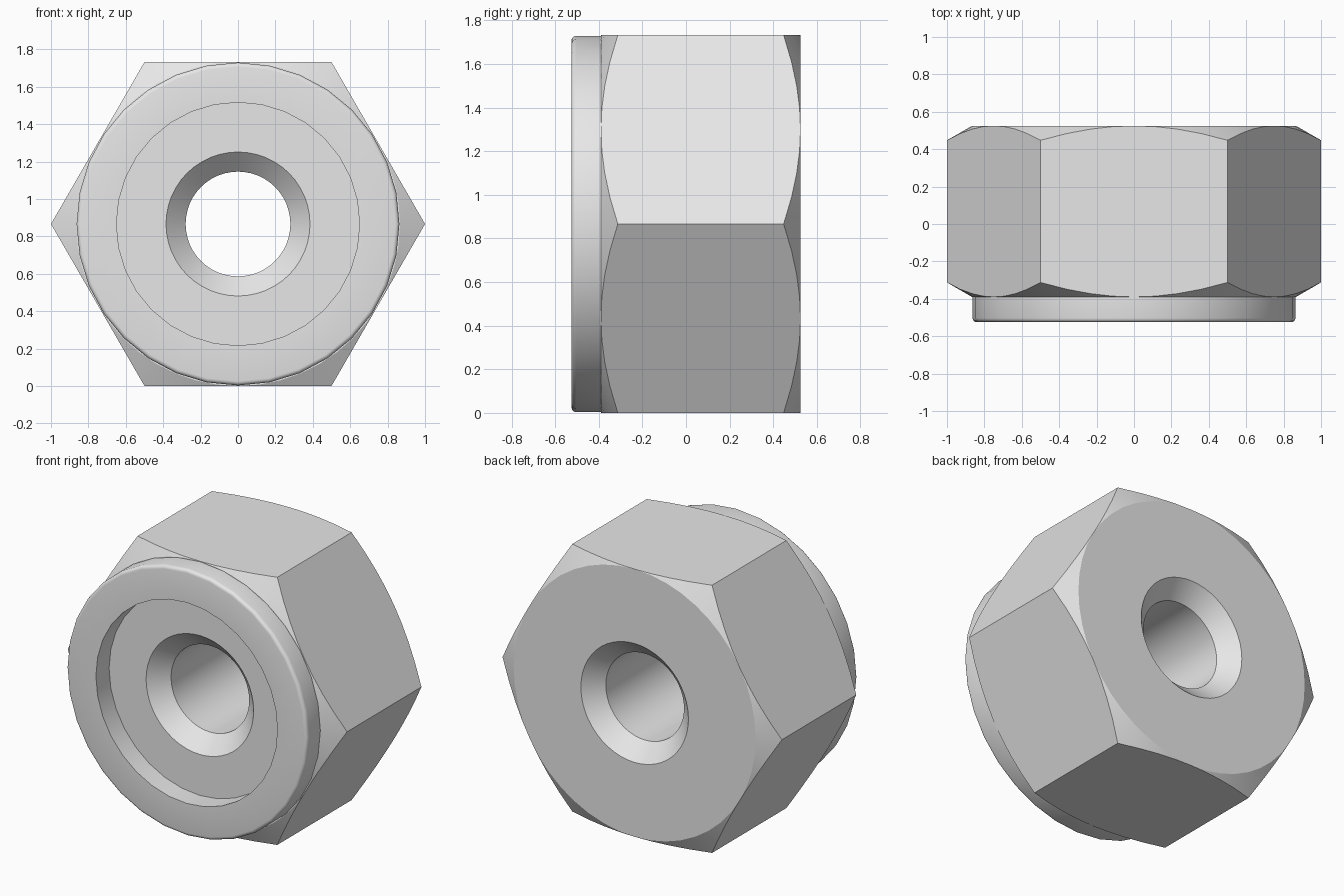
import bpy, bmesh, math

if "Cube" in bpy.data.objects:
    bpy.data.objects.remove(bpy.data.objects["Cube"])

FLAT = math.sqrt(3) / 2          # centre to flat; corners sit at radius 1
CENTRE_Z = FLAT

steel = bpy.data.materials.new("plain_steel_grey")
steel.diffuse_color = (0.8, 0.8, 0.8, 1)
steel.use_nodes = True
steel.node_tree.nodes["Principled BSDF"].inputs["Base Color"].default_value = steel.diffuse_color


def hex_radius(a):
    """Distance from the axis to the hexagon outline at angle a."""
    local = (a % (math.pi / 3)) - math.pi / 6
    return FLAT / math.cos(local)


def lathe(name, profile, segments):
    """Spin a closed profile about the y axis; profile(a) lists (radius, y)."""
    bm = bmesh.new()
    rings = []
    for i in range(segments):
        a = 2 * math.pi * i / segments
        rings.append([bm.verts.new((r * math.cos(a), y, CENTRE_Z + r * math.sin(a)))
                      for r, y in profile(a)])
    for i, ring in enumerate(rings):
        nxt = rings[(i + 1) % segments]
        for j in range(len(ring)):
            k = (j + 1) % len(ring)
            bm.faces.new((ring[j], ring[k], nxt[k], nxt[j]))
    bmesh.ops.remove_doubles(bm, verts=bm.verts, dist=0.0005)
    bmesh.ops.recalc_face_normals(bm, faces=bm.faces)
    mesh = bpy.data.meshes.new(name)
    bm.to_mesh(mesh)
    bm.free()
    mesh.materials.append(steel)
    obj = bpy.data.objects.new(name, mesh)
    bpy.context.collection.objects.link(obj)
    bpy.ops.object.select_all(action='DESELECT')
    obj.select_set(True)
    bpy.context.view_layer.objects.active = obj
    bpy.ops.object.shade_smooth_by_angle(angle=math.radians(24))
    return obj


# Hexagonal body: chamfered corners, countersunk through hole
FRONT, BACK = -0.39, 0.525
HOLE, SINK = 0.28, 0.385


def body_profile(a):
    r = hex_radius(a)
    drop = (r - FLAT) * math.tan(math.radians(30))
    depth = SINK - HOLE
    return [(HOLE, FRONT + depth), (SINK, FRONT), (FLAT, FRONT),
            (r, FRONT + drop), (r, BACK - drop), (FLAT, BACK),
            (SINK, BACK), (HOLE, BACK - depth)]


lathe("hex_body", body_profile, 48)

# Raised front collar with a rounded outer rim
OUTER, INNER, TIP, ROUND = 0.863, 0.65, -0.525, 0.022
rim = [(OUTER - ROUND + ROUND * math.sin(t), TIP + ROUND - ROUND * math.cos(t))
       for t in (math.pi / 2 * i / 4 for i in range(5))]
lathe("front_collar",
      lambda a: [(INNER, FRONT), (INNER, TIP)] + rim + [(OUTER, FRONT)], 32)
